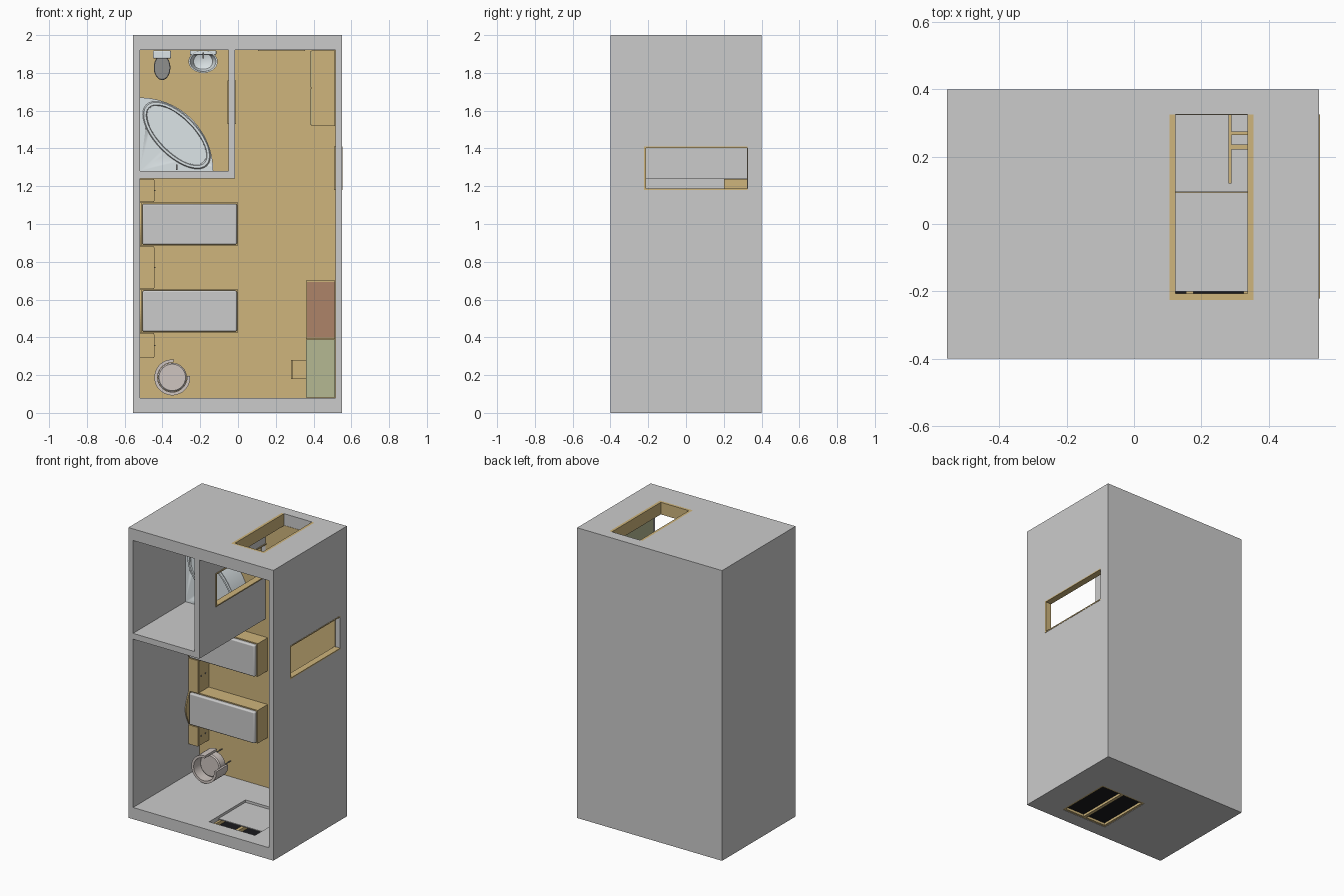
import bpy, bmesh
from math import sin, cos, pi, radians

if "Cube" in bpy.data.objects:
    bpy.data.objects.remove(bpy.data.objects["Cube"])


def material(name, rgb):
    m = bpy.data.materials.new(name)
    m.diffuse_color = (*rgb, 1)
    m.use_nodes = True
    m.node_tree.nodes["Principled BSDF"].inputs["Base Color"].default_value = m.diffuse_color
    return m


WOOD = material("wood", (0.62, 0.46, 0.2))
GREEN = material("green_glass", (0.46, 0.48, 0.29))
RED = material("red_wood", (0.42, 0.23, 0.14))
BLACK = material("dark_glass", (0.01, 0.01, 0.012))
DARK = material("dark_grey", (0.28, 0.28, 0.27))
CLOTH = material("cloth", (0.62, 0.56, 0.53))
CERAMIC = material("ceramic", (0.72, 0.78, 0.8))
FLOOR = 0.325


def finish(name, bm, mat=None, smooth=False, bevel=0):
    bmesh.ops.recalc_face_normals(bm, faces=bm.faces)
    me = bpy.data.meshes.new(name)
    bm.to_mesh(me)
    bm.free()
    ob = bpy.data.objects.new(name, me)
    bpy.context.collection.objects.link(ob)
    if mat:
        me.materials.append(mat)
    if bevel:
        b = ob.modifiers.new("bevel", 'BEVEL')
        b.width, b.segments = bevel, 3
    if smooth:
        bpy.ops.object.select_all(action='DESELECT')
        bpy.context.view_layer.objects.active = ob
        ob.select_set(True)
        bpy.ops.object.shade_smooth_by_angle(angle=radians(35))
    return ob


def box(name, x, y, z, mat=None, bevel=0):
    bm = bmesh.new()
    bmesh.ops.create_cube(bm, size=1)
    for v in bm.verts:
        v.co = [a + (c + 0.5) * (b - a) for c, (a, b) in zip(v.co, (x, y, z))]
    return finish(name, bm, mat, bevel > 0, bevel)


def prism(name, outline, y0, y1, mat=None, smooth=True):
    """Outline in the x-z plane, extruded along y."""
    bm = bmesh.new()
    face = bm.faces.new([bm.verts.new((px, y0, pz)) for px, pz in outline])
    ext = bmesh.ops.extrude_face_region(bm, geom=[face])
    for v in ext["geom"]:
        if isinstance(v, bmesh.types.BMVert):
            v.co.y = y1
    return finish(name, bm, mat, smooth)


def loft(name, cx, cz, rings, mat=None, rot=0, n=40):
    """Stack of ellipses (rx, rz, y, dz) with capped ends."""
    bm = bmesh.new()
    loops = []
    for rx, rz, y, dz in rings:
        loop = []
        for i in range(n):
            u, w = rx * cos(2 * pi * i / n), rz * sin(2 * pi * i / n)
            loop.append(bm.verts.new((cx + u * cos(rot) - w * sin(rot), y,
                                      cz + dz + u * sin(rot) + w * cos(rot))))
        loops.append(loop)
    for a, b in zip(loops, loops[1:]):
        for i in range(n):
            bm.faces.new((a[i], a[(i + 1) % n], b[(i + 1) % n], b[i]))
    bm.faces.new(loops[0])
    bm.faces.new(loops[-1])
    return finish(name, bm, mat, True)


def cut(target, cutter):
    m = target.modifiers.new("cut", 'BOOLEAN')
    m.operation, m.object, m.solver = 'DIFFERENCE', cutter, 'EXACT'
    bpy.context.view_layer.objects.active = target
    bpy.ops.object.modifier_apply(modifier=m.name)
    bpy.data.objects.remove(cutter)


def arc(cx, cz, r, a0, a1, n=28):
    return [(cx + r * cos(radians(a0 + (a1 - a0) * i / n)),
             cz + r * sin(radians(a0 + (a1 - a0) * i / n))) for i in range(n + 1)]


# Room shell with cavities, doorways and window hole
shell = box("room_shell", (-0.555, 0.55), (-0.4, 0.4), (0, 2))
for hole in (((-0.52, 0.515), (-0.5, FLOOR), (0.08, 1.24)),
             ((-0.015, 0.515), (-0.5, FLOOR), (1.1, 1.92)),
             ((-0.52, -0.05), (-0.5, FLOOR), (1.28, 1.92)),
             ((0.105, 0.355), (-0.225, FLOOR), (1.8, 2.1)),
             ((0.4, 0.6), (-0.22, FLOOR), (1.18, 1.41)),
             ((-0.1, 0.05), (-0.215, FLOOR), (1.53, 1.76)),
             ((-0.01, 0.34), (-0.3, 0.095), (-0.1, 0.2))):
    cut(shell, box("cutter", *hole))
box("main_floor_lower", (-0.52, 0.515), (0.323, 0.33), (0.08, 1.24), WOOD)
box("main_floor_upper", (-0.015, 0.515), (0.323, 0.33), (1.24, 1.92), WOOD)
box("bath_floor", (-0.52, -0.05), (0.323, 0.33), (1.28, 1.92), WOOD)

# Door frames: two jambs and a head
z = (1.917, 2.0)
box("entry_jamb_left", (0.105, 0.123), (-0.225, FLOOR), z, WOOD)
box("entry_jamb_right", (0.337, 0.355), (-0.225, FLOOR), z, WOOD)
box("entry_head", (0.105, 0.355), (-0.225, -0.207), z, WOOD)
for name, x, z0, z1 in (("side_door", (0.508, 0.552), 1.18, 1.41),
                        ("bath_door", (-0.055, -0.01), 1.53, 1.76)):
    box(name + "_jamb_low", x, (-0.22, FLOOR), (z0, z0 + 0.008), WOOD)
    box(name + "_jamb_high", x, (-0.22, FLOOR), (z1 - 0.008, z1), WOOD)
    box(name + "_head", x, (-0.222, -0.212), (z0, z1), WOOD)

# Window with frame, mullion, glass and blind
for i, (x, y) in enumerate((((-0.01, 0.005), (-0.3, 0.095)), ((0.325, 0.34), (-0.3, 0.095)),
                            ((-0.01, 0.34), (-0.3, -0.285)), ((-0.01, 0.34), (0.08, 0.095)),
                            ((0.155, 0.177), (-0.3, 0.095)))):
    box(f"window_frame_{i}", x, y, (0.002, 0.05), WOOD)
box("window_glass", (0, 0.33), (-0.29, 0.085), (0.018, 0.026), BLACK)
box("window_blind", (-0.009, 0.339), (-0.2, 0.094), (0.058, 0.064))

# Beds with arched headboards
for i, z0 in enumerate((0.425, 0.885)):
    z1 = z0 + 0.228
    box(f"bed_base_{i}", (-0.512, 0), (0.215, FLOOR), (z0, z1), WOOD)
    box(f"mattress_{i}", (-0.506, -0.006), (0.188, 0.218), (z0 + 0.006, z1 - 0.006), None, 0.008)
    bm = bmesh.new()
    pts = [(FLOOR, z1), (FLOOR, z0)] + [(0.205 - 0.04 * sin(pi * k / 16), z0 + (z1 - z0) * k / 16)
                                       for k in range(17)]
    f = bm.faces.new([bm.verts.new((-0.519, py, pz)) for py, pz in pts])
    ext = bmesh.ops.extrude_face_region(bm, geom=[f])
    bmesh.ops.translate(bm, vec=(0.008, 0, 0),
                        verts=[v for v in ext["geom"] if isinstance(v, bmesh.types.BMVert)])
    finish(f"headboard_{i}", bm, WOOD)

# Nightstands with drawer fronts and knobs
for i, (z0, z1) in enumerate(((0.29, 0.422), (0.656, 0.882), (1.116, 1.238))):
    box(f"nightstand_{i}", (-0.519, -0.446), (0.2, FLOOR), (z0, z1), WOOD)
    for k, y in enumerate((0.206, 0.252)):
        box(f"drawer_{i}_{k}", (-0.447, -0.442), (y, y + 0.042), (z0 + 0.006, z1 - 0.006), WOOD)
        zc = (z0 + z1) / 2
        box(f"knob_{i}_{k}", (-0.443, -0.437), (y + 0.018, y + 0.024), (zc - 0.003, zc + 0.003), DARK)

# Desk, dresser and wardrobe
box("desk_top", (0.36, 0.514), (0.108, 0.12), (0.081, 0.388), GREEN)
for i, z0 in enumerate((0.081, 0.376)):
    box(f"desk_side_{i}", (0.365, 0.514), (0.12, FLOOR), (z0, z0 + 0.012), WOOD)
box("dresser", (0.36, 0.514), (0.108, FLOOR), (0.392, 0.7), WOOD)
box("dresser_top", (0.366, 0.512), (0.102, 0.109), (0.398, 0.694), RED)
box("wardrobe", (0.388, 0.514), (-0.2, FLOOR), (1.52, 1.919), WOOD)
for i, z0 in enumerate((1.523, 1.722)):
    box(f"wardrobe_door_{i}", (0.384, 0.389), (-0.195, 0.315), (z0, z0 + 0.194), GREEN)

# Desk chair
box("chair_seat", (0.281, 0.362), (0.222, 0.236), (0.18, 0.28), WOOD)
box("chair_back", (0.281, 0.29), (0.12, 0.18), (0.18, 0.28), WOOD)
for i, z0 in enumerate((0.18, 0.27)):
    box(f"chair_back_leg_{i}", (0.281, 0.29), (0.12, FLOOR), (z0, z0 + 0.01), WOOD)
    box(f"chair_front_leg_{i}", (0.352, 0.362), (0.23, FLOOR), (z0, z0 + 0.01), WOOD)
    box(f"chair_rail_{i}", (0.285, 0.358), (0.265, 0.275), (z0, z0 + 0.01), WOOD)

# Tub armchair
cx, cz = -0.348, 0.188
prism("armchair_shell", arc(cx, cz, 0.095, 85, 365) + arc(cx, cz, 0.078, 365, 85),
      0.125, 0.255, CLOTH)
loft("armchair_cushion", cx, cz, [(0.07, 0.07, 0.19, 0), (0.077, 0.077, 0.197, 0),
                                  (0.077, 0.077, 0.25, 0)], CLOTH)
for i in range(4):
    a = pi / 2 * i
    loft(f"armchair_leg_{i}", cx + 0.065 * cos(a), cz + 0.065 * sin(a),
         [(0.005, 0.005, 0.248, 0), (0.003, 0.003, FLOOR, 0)], DARK, n=10)

# Corner bathtub with oval bowl
tub = prism("bathtub", [(-0.519, 1.281)] + arc(-0.519, 1.281, 0.388, 0, 90), 0.17, FLOOR, CERAMIC)
bx, bz, rot = -0.325, 1.47, radians(-45)
cut(tub, loft("cutter", bx, bz, [(0.205, 0.094, 0.12, 0), (0.2, 0.09, 0.18, 0),
                                 (0.165, 0.06, 0.29, 0)], None, rot))
rim = loft("bathtub_rim", bx, bz, [(0.23, 0.112, 0.172, 0), (0.222, 0.106, 0.163, 0),
                                   (0.208, 0.094, 0.163, 0), (0.196, 0.082, 0.19, 0),
                                   (0.17, 0.058, 0.28, 0)], CERAMIC, rot)
box("bathtub_tap", (-0.329, -0.321), (0.14, 0.17), (1.285, 1.315), DARK)

# Toilet
box("toilet_tank", (-0.45, -0.355), (0.1, 0.215), (1.876, 1.919), CERAMIC, 0.006)
loft("toilet_bowl", -0.402, 1.828, [(0.042, 0.064, 0.205, 0), (0.04, 0.06, 0.225, 0),
                                    (0.026, 0.045, 0.275, 0.012), (0.03, 0.05, FLOOR, 0.014)], CERAMIC)
loft("toilet_lid", -0.402, 1.828, [(0.041, 0.062, 0.197, 0), (0.044, 0.066, 0.2, 0),
                                   (0.044, 0.066, 0.206, 0)], DARK)

# Washbasin on a pedestal
loft("basin", -0.185, 1.86, [(0.02, 0.02, 0.165, 0), (0.05, 0.045, 0.155, 0), (0.068, 0.053, 0.11, 0),
                             (0.077, 0.06, 0.107, 0), (0.072, 0.056, 0.13, 0),
                             (0.045, 0.04, 0.175, 0.01), (0.02, 0.02, 0.19, 0.02)], CERAMIC)
loft("basin_pedestal", -0.185, 1.88, [(0.02, 0.02, 0.17, 0), (0.017, 0.017, 0.25, 0),
                                      (0.025, 0.025, FLOOR, 0)], CERAMIC)
box("basin_ledge", (-0.255, -0.115), (0.108, 0.14), (1.896, 1.919), CERAMIC, 0.004)
box("tap_post", (-0.189, -0.181), (0.085, 0.11), (1.9, 1.908), DARK)
box("tap_spout", (-0.189, -0.181), (0.085, 0.092), (1.875, 1.908), DARK)
